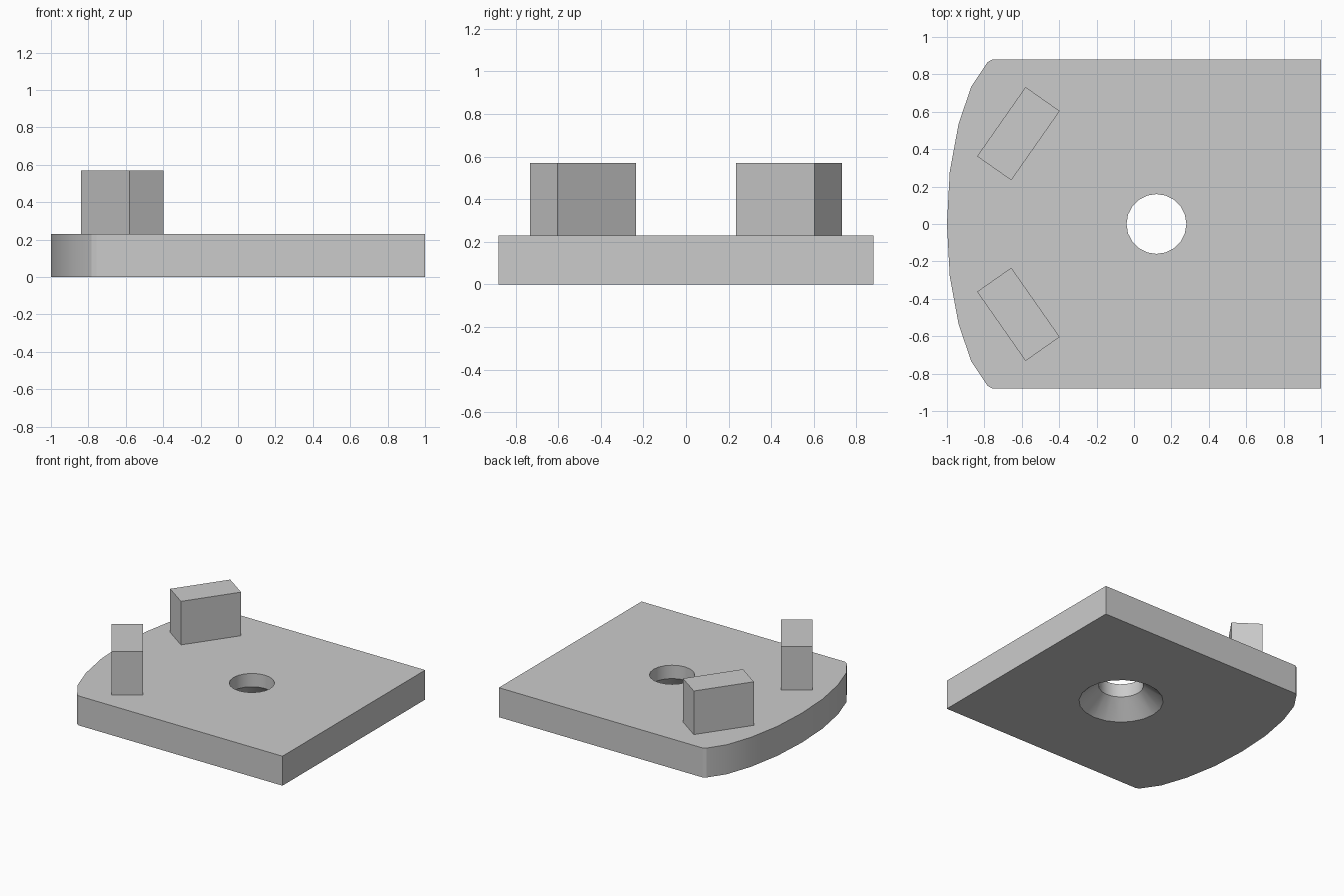
import bpy, bmesh, math

old = bpy.data.objects.get("Cube")
if old:
    bpy.data.objects.remove(old)

THICK, TOP = 0.23, 0.57

grey = bpy.data.materials.new("light grey")
grey.use_nodes = True
grey.diffuse_color = (0.6, 0.6, 0.6, 1)
grey.node_tree.nodes["Principled BSDF"].inputs["Base Color"].default_value = (0.6, 0.6, 0.6, 1)


def stack(name, rings):
    """Closed solid skinned through matching rings, listed bottom to top."""
    bm = bmesh.new()
    loops = [[bm.verts.new(p) for p in ring] for ring in rings]
    n = len(loops[0])
    for low, high in zip(loops, loops[1:]):
        for i in range(n):
            j = (i + 1) % n
            bm.faces.new((low[i], low[j], high[j], high[i]))
    bm.faces.new(loops[0][::-1])
    bm.faces.new(loops[-1])
    bmesh.ops.recalc_face_normals(bm, faces=bm.faces)
    mesh = bpy.data.meshes.new(name)
    bm.to_mesh(mesh)
    bm.free()
    mesh.materials.append(grey)
    obj = bpy.data.objects.new(name, mesh)
    bpy.context.collection.objects.link(obj)
    return obj


# Base plate with one bowed edge
half = [(1, 0.88), (-0.757, 0.88), (-0.783, 0.865), (-0.87, 0.735),
        (-0.938, 0.535), (-0.985, 0.28)]
outline = half + [(-1, 0)] + [(x, -y) for x, y in reversed(half)]
plate = stack("base_plate", [[(x, y, z) for x, y in outline] for z in (0, THICK)])


# Countersunk hole, wide at the underside
def ring(radius, z, sides=20):
    turns = [2 * math.pi * i / sides for i in range(sides)]
    return [(0.12 + radius * math.cos(a), radius * math.sin(a), z) for a in turns]


cutter = stack("hole_cutter", [ring(0.32, -0.018), ring(0.16, 0.126), ring(0.16, THICK + 0.1)])
cutter.hide_render = True
cut = plate.modifiers.new("hole", 'BOOLEAN')
cut.operation = 'DIFFERENCE'
cut.solver = 'EXACT'
cut.object = cutter
bpy.context.view_layer.objects.active = plate
plate.select_set(True)
bpy.ops.object.modifier_apply(modifier=cut.name)
bpy.data.objects.remove(cutter)
bpy.ops.object.shade_smooth_by_angle(angle=math.radians(24))

# Two mirrored upright blocks
for side, name in ((1, "back_block"), (-1, "front_block")):
    bpy.ops.mesh.primitive_cube_add(size=1, location=(-0.618, side * 0.483, (THICK + TOP) / 2),
                                    rotation=(0, 0, side * math.radians(55)))
    block = bpy.context.object
    block.name = name
    block.scale = (0.452, 0.223, TOP - THICK)
    block.data.materials.append(grey)
